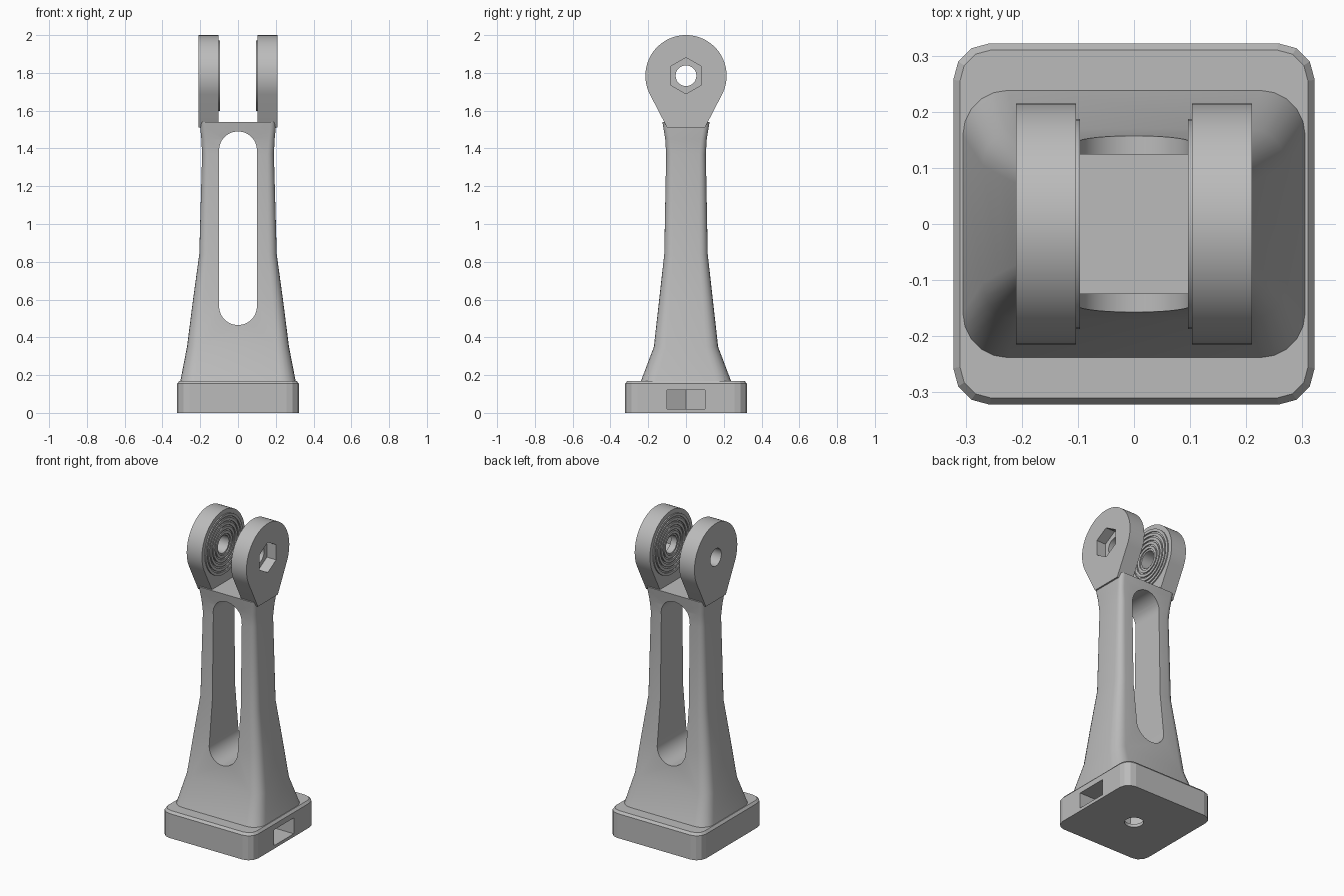
import bpy, bmesh, math
from mathutils import Vector

if "Cube" in bpy.data.objects:
    bpy.data.objects.remove(bpy.data.objects["Cube"])

grey = bpy.data.materials.new("plain_grey")
grey.diffuse_color = (0.5, 0.5, 0.5, 1)
grey.use_nodes = True
grey.node_tree.nodes["Principled BSDF"].inputs["Base Color"].default_value = grey.diffuse_color


def loft(name, rings):
    """Skin a list of closed point rings and cap both ends."""
    bm = bmesh.new()
    rows = [[bm.verts.new(p) for p in ring] for ring in rings]
    n = len(rows[0])
    for a, b in zip(rows, rows[1:]):
        for i in range(n):
            j = (i + 1) % n
            bm.faces.new((a[i], a[j], b[j], b[i]))
    bm.faces.new(rows[0][::-1])
    bm.faces.new(rows[-1])
    bmesh.ops.recalc_face_normals(bm, faces=bm.faces)
    mesh = bpy.data.meshes.new(name)
    bm.to_mesh(mesh)
    bm.free()
    ob = bpy.data.objects.new(name, mesh)
    bpy.context.collection.objects.link(ob)
    mesh.materials.append(grey)
    return ob


def prism(name, outline, axis, lo, hi):
    """Extrude a 2D outline along x (outline is y,z), y (x,z) or z (x,y)."""
    place = {"x": lambda u, v, t: (t, u, v),
             "y": lambda u, v, t: (u, t, v),
             "z": lambda u, v, t: (u, v, t)}[axis]
    return loft(name, [[place(u, v, t) for u, v in outline] for t in (lo, hi)])


def arc(cu, cv, r, a0, a1, n):
    return [(cu + r * math.cos(math.radians(a0 + (a1 - a0) * i / n)),
             cv + r * math.sin(math.radians(a0 + (a1 - a0) * i / n))) for i in range(n + 1)]


def circle(cu, cv, r, n, start=0):
    return arc(cu, cv, r, start, start + 360, n)[:-1]


def rounded_ring(z, hx, hy, r, n):
    pts = []
    for k, (sx, sy) in enumerate(((1, 1), (-1, 1), (-1, -1), (1, -1))):
        pts += arc(sx * (hx - r), sy * (hy - r), r, 90 * k, 90 * k + 90, n)
    return [(x, y, z) for x, y in pts]


def cut(ob, cutter):
    mod = ob.modifiers.new("cut", 'BOOLEAN')
    mod.operation = 'DIFFERENCE'
    mod.solver = 'EXACT'
    mod.object = cutter
    bpy.context.view_layer.update()
    bpy.context.view_layer.objects.active = ob
    bpy.ops.object.modifier_apply(modifier=mod.name)
    bpy.data.objects.remove(cutter)


def smooth(ob, angle=32):
    bpy.ops.object.select_all(action='DESELECT')
    ob.select_set(True)
    bpy.context.view_layer.objects.active = ob
    bpy.ops.object.shade_smooth_by_angle(angle=math.radians(angle))


# Foot block with rounded corners and a chamfered top edge
foot = loft("foot", [rounded_ring(0, .322, .322, .065, 3),
                     rounded_ring(.155, .322, .322, .065, 3),
                     rounded_ring(.17, .31, .31, .055, 3)])
# Side-loaded hex nut pocket and the bolt hole from below
nut = [(.4, -.1), (.4, .1), (-.058, .1), (-.115, 0), (-.058, -.1)]
cut(foot, prism("nut_cutter", nut, "z", .02, .12))
cut(foot, prism("bolt_cutter", circle(0, 0, .055, 32), "z", -.05, .15))

# Flared column with a long round-ended window
sections = [(.165, .306, .24, .08), (.35, .27, .17, .065), (.6, .238, .142, .055),
            (.84, .205, .115, .045), (1.37, .19, .105, .035),
            (1.45, .194, .11, .03), (1.51, .2, .12, .03), (1.54, .2, .125, .03)]
column = loft("column", [rounded_ring(*s, 5) for s in sections])
slot = arc(0, 1.39, .1, 0, 180, 24) + arc(0, .565, .1, 180, 360, 24)
cut(column, prism("slot_cutter", slot, "y", -.5, .5))
smooth(column)

# Fork arms: round eye tapering on tangents down to the column
AXLE = 1.785
eye = [(.1, 1.51)] + arc(0, AXLE, .215, -27.3, 207.3, 48) + [(-.1, 1.51)]
for side, label in ((1, "right"), (-1, "left")):
    arm = prism(label + "_arm", eye, "x", *sorted((side * .103, side * .21)))
    cut(arm, prism("axle_cutter", circle(0, AXLE, .055, 32), "x", -.5, .5))
    if side == 1:
        hexagon = circle(0, AXLE, .096, 6, 30)
        cut(arm, prism("hex_cutter", hexagon, "x", .145, .5))
    smooth(arm)

    # Concentric grip ridges on the inner face
    bm = bmesh.new()
    for k in range(5):
        r0 = .066 + k * .026
        prof = [(r0, .105), (r0, .096), (r0 + .017, .096), (r0 + .017, .105)]
        n = 48
        rows = [[bm.verts.new((side * x, r * math.cos(i * math.tau / n),
                               AXLE + r * math.sin(i * math.tau / n)))
                 for i in range(n)] for r, x in prof]
        for a, b in zip(rows, rows[1:] + rows[:1]):
            for i in range(n):
                j = (i + 1) % n
                bm.faces.new((a[i], a[j], b[j], b[i]))
    bmesh.ops.recalc_face_normals(bm, faces=bm.faces)
    mesh = bpy.data.meshes.new(label + "_grip_rings")
    bm.to_mesh(mesh)
    bm.free()
    mesh.materials.append(grey)
    rings = bpy.data.objects.new(label + "_grip_rings", mesh)
    bpy.context.collection.objects.link(rings)
    smooth(rings)
